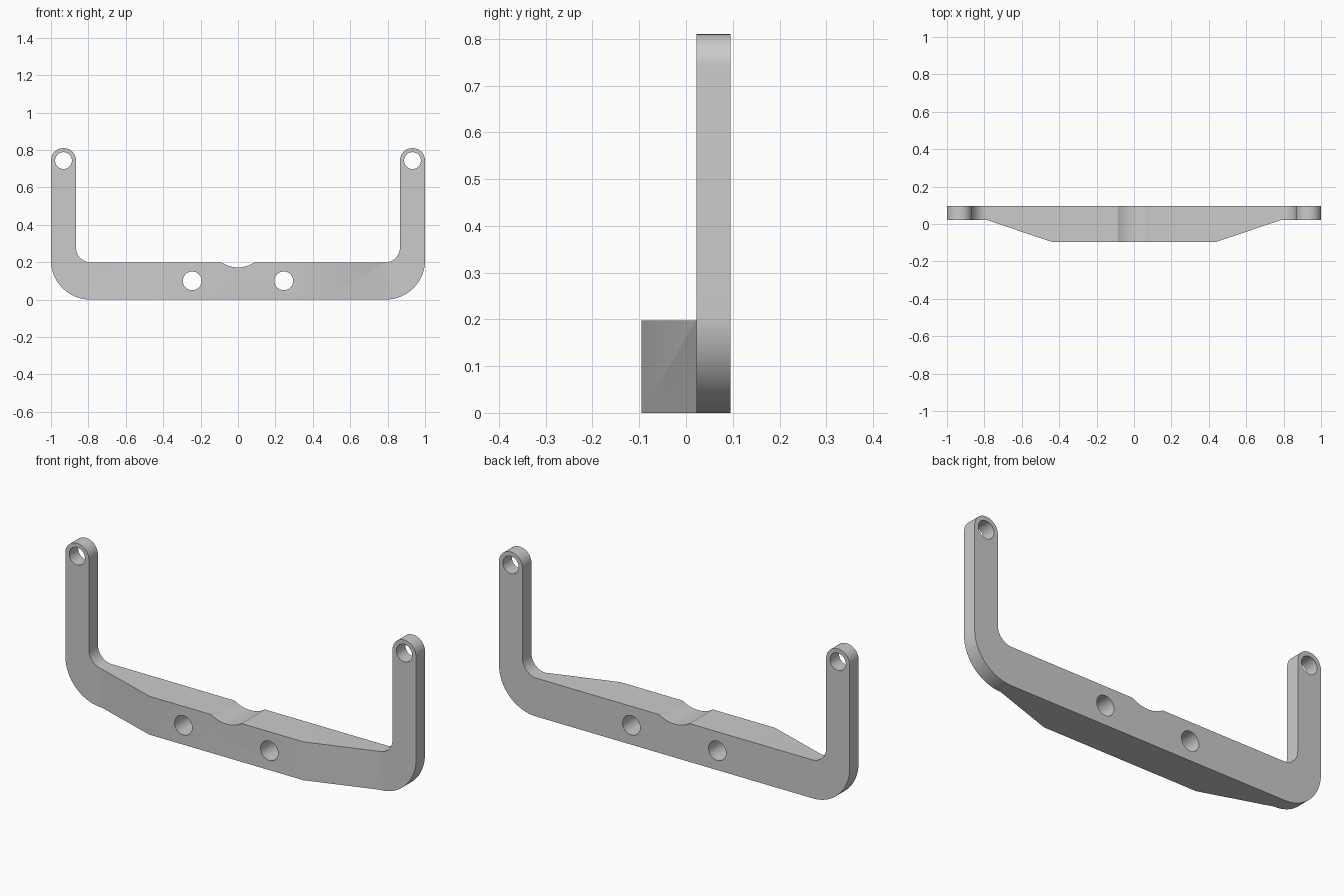
import bpy, bmesh
from math import sin, cos, pi, radians
from mathutils import Vector

cube = bpy.data.objects.get("Cube")
if cube:
    bpy.data.objects.remove(cube, do_unlink=True)

FRONT, STEP, BACK = -0.095, 0.022, 0.095
BAR_TOP, OUTER_R, INNER_R = 0.198, 0.21, 0.08
TIP_R, TIP_Z = 0.067, 0.743
TIP_X = 1 - TIP_R
INNER_X = 1 - 2 * TIP_R

metal = bpy.data.materials.new("plain grey")
metal.use_nodes = True
grey = (0.6, 0.6, 0.6, 1)
metal.diffuse_color = grey
metal.node_tree.nodes["Principled BSDF"].inputs["Base Color"].default_value = grey


def arc(cx, cz, r, start, end, steps=16):
    angles = [radians(start + (end - start) * i / steps) for i in range(steps + 1)]
    return [(cx + r * cos(a), cz + r * sin(a)) for a in angles]


def prism(name, points, offset, direction):
    """Extrude a closed outline of 3D points along a direction."""
    bm = bmesh.new()
    face = bm.faces.new([bm.verts.new(Vector(p) + Vector(offset)) for p in points])
    top = bmesh.ops.extrude_face_region(bm, geom=[face])["geom"]
    bmesh.ops.translate(bm, vec=direction,
                        verts=[v for v in top if isinstance(v, bmesh.types.BMVert)])
    bmesh.ops.recalc_face_normals(bm, faces=bm.faces)
    mesh = bpy.data.meshes.new(name)
    bm.to_mesh(mesh)
    bm.free()
    mesh.materials.append(metal)
    obj = bpy.data.objects.new(name, mesh)
    bpy.context.collection.objects.link(obj)
    return obj


def cut(target, cutter, operation):
    mod = target.modifiers.new(cutter.name, "BOOLEAN")
    mod.operation, mod.object, mod.solver = operation, cutter, "EXACT"
    cutter.hide_render = True
    cutter.hide_set(True)


# Right half of the U outline, from the notch to the bottom
half = arc(0, 0.331, 0.159, 270, 303, 10)
half += arc(INNER_X - INNER_R, BAR_TOP + INNER_R, INNER_R, 270, 360)
half += arc(TIP_X, TIP_Z, TIP_R, 180, 0, 24)
half += arc(1 - OUTER_R, OUTER_R, OUTER_R, 0, -90, 24)
outline = half + [(-x, z) for x, z in reversed(half[1:])]
bracket = prism("bracket", [(x, 0, z) for x, z in outline],
                (0, FRONT, 0), (0, BACK - FRONT, 0))

# Plan outline: thin ends and a thick, tapered middle
side = [(0.44, FRONT), (0.79, STEP), (1.1, STEP), (1.1, BACK + 0.1)]
plan = side + [(-x, y) for x, y in reversed(side)]
plan_cutter = prism("plan_cutter", [(x, y, 0) for x, y in plan],
                    (0, 0, -0.1), (0, 0, 1.1))
cut(bracket, plan_cutter, "INTERSECT")

# Bolt holes through the bar and arm tips
for label, x, z, r in (("bar", 0.245, 0.1, 0.05), ("tip", TIP_X, TIP_Z, 0.045)):
    for word, s in (("left", 1), ("right", -1)):
        ring = [(px, 0, pz) for px, pz in arc(s * x, z, r, 0, 360, 40)[:-1]]
        hole = prism(f"{word}_{label}_hole_cutter", ring, (0, -0.3, 0), (0, 0.6, 0))
        cut(bracket, hole, "DIFFERENCE")

# Bake the cuts, then drop the cutters
graph = bpy.context.evaluated_depsgraph_get()
solid = bpy.data.meshes.new_from_object(bracket.evaluated_get(graph))
bracket.modifiers.clear()
bracket.data = solid
for obj in [o for o in bpy.data.objects if o.name.endswith("_cutter")]:
    bpy.data.objects.remove(obj, do_unlink=True)

bpy.ops.object.select_all(action="DESELECT")
bpy.context.view_layer.objects.active = bracket
bracket.select_set(True)
bpy.ops.object.shade_smooth_by_angle(angle=radians(25))
